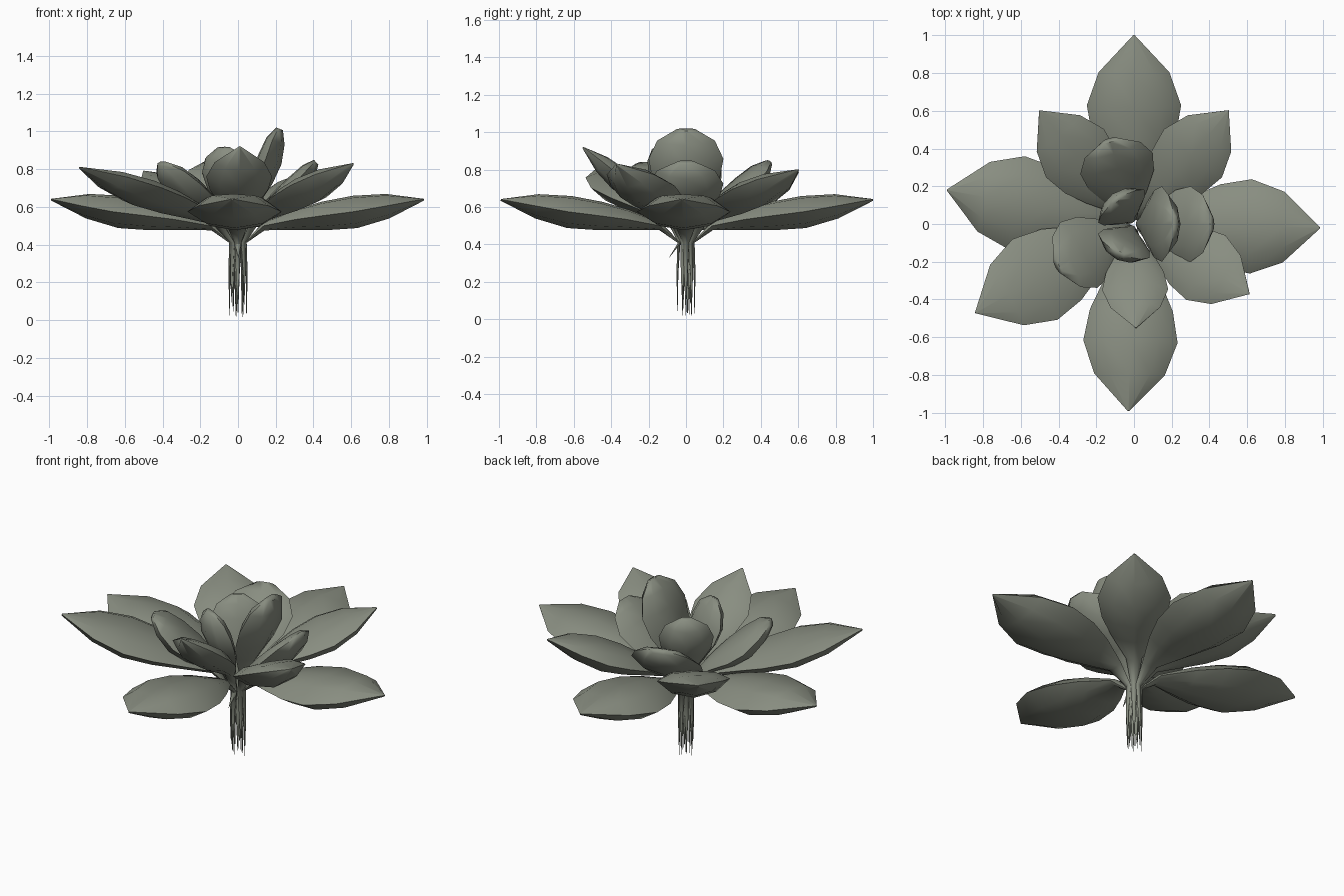
import bpy, bmesh, math, random
from mathutils import Vector

random.seed(4)
cube = bpy.data.objects.get("Cube")
if cube:
    bpy.data.objects.remove(cube)

mat = bpy.data.materials.new("grey_green")
mat.use_nodes = True
colour = (0.25, 0.27, 0.22, 1)
mat.diffuse_color = colour
mat.node_tree.nodes["Principled BSDF"].inputs["Base Color"].default_value = colour

# Outlines: position along the blade, relative half width, relative sag
POINTED = [(.12, .22, .35), (.3, .62, .6), (.45, .88, .85), (.62, 1, 1), (.8, .75, .72), (1, .02, 0)]
BLUNT = [(.12, .25, .2), (.3, .58, .5), (.5, .9, .9), (.7, 1, 1), (.88, .77, .6), (1, .25, 0)]
ACROSS = (-1, -.6, 0, .6, 1)


def petal(name, tip, width, outline, sag, cup, bulge, stem_r, base=(.02, .48), spike=None):
    """Loft one fleshy petal: a hair-thin root, a neck and a thick blade."""
    out = Vector((tip[0], tip[1], 0)).normalized()
    side = Vector((-out.y, out.x, 0))
    up = Vector((0, 0, 1))
    start = out * base[0] + up * base[1]
    chord = Vector(tip) - start
    normal = side.cross(chord).normalized()
    if normal.dot(up - out) < 0:
        normal.negate()

    # Root and neck stations: centre, half width, rim height, bulge, thickness, normal
    root_r, root_z = spike or (stem_r, random.uniform(.01, .1))
    stations = [(out * root_r + up * root_z, .001, 0, .001, .001, -out)]
    if not spike:
        stations.append((out * stem_r + up * .24, .009, 0, .004, .006, -out))
    stations.append((out * stem_r * .8 + up * .41, .017, 0, .006, .01, -out))
    for u, w, s in outline:
        centre = start + chord * u - normal * sag * s
        stations.append((centre, width * w, cup * w, bulge * w, .006 + .012 * w, normal))

    bm = bmesh.new()
    rings = []
    for centre, w, c, b, thick, n in stations:
        top = [centre + side * w * t + n * (c + b * (1 - t ** 4)) for t in ACROSS]
        under = [centre + side * w * t + n * (c * t * t - thick) for t in ACROSS[3:0:-1]]
        rings.append([bm.verts.new(p) for p in top + under])
    for a, b in zip(rings, rings[1:]):
        for i in range(len(a)):
            j = (i + 1) % len(a)
            bm.faces.new((a[i], a[j], b[j], b[i]))
    bm.faces.new(rings[0])
    bm.faces.new(rings[-1])
    bmesh.ops.recalc_face_normals(bm, faces=bm.faces)
    mesh = bpy.data.meshes.new(name)
    bm.to_mesh(mesh)
    bm.free()
    mesh.materials.append(mat)
    obj = bpy.data.objects.new(name, mesh)
    bpy.context.collection.objects.link(obj)
    bpy.ops.object.select_all(action='DESELECT')
    obj.select_set(True)
    bpy.context.view_layer.objects.active = obj
    bpy.ops.object.shade_smooth_by_angle(angle=math.radians(60))


# Low outer ring
for name, tip in {"back": (0, 1, .64), "left": (.985, -.02, .64),
                  "front": (-.03, -.99, .64), "right": (-.99, .18, .64)}.items():
    petal("outer_petal_" + name, tip, .25, POINTED, .08, .07, .085, .045, (.02, .495))

# Raised diagonal ring
for name, tip, width in (("back_left", (.5, .6, .8), .2), ("back_right", (-.5, .6, .79), .2),
                         ("front_right", (-.84, -.47, .81), .245), ("front_left", (.61, -.37, .83), .2)):
    petal("diagonal_petal_" + name, tip, width, POINTED, .07, .08, .045, .038, (.02, .5))

# Upright middle ring
petal("middle_petal_front", (.01, -.55, .92), .175, POINTED, .06, .06, .05, .04, (.02, .5), (.09, .33))
petal("middle_petal_back", (-.13, .45, .83), .2, BLUNT, .06, .06, .045, .025)
petal("middle_petal_left", (.42, 0, .83), .2, BLUNT, .06, .06, .045, .03)
petal("middle_petal_right", (-.41, -.23, .82), .2, BLUNT, .06, .06, .045, .03)

# Closed heart of the flower
petal("inner_petal_left", (.23, 0, 1.01), .2, BLUNT, .05, .07, .045, .02)
petal("inner_petal_back", (-.1, .14, .9), .15, BLUNT, .05, .06, .04, .02)
petal("inner_petal_front", (-.08, -.17, .91), .15, BLUNT, .05, .06, .04, .02)
